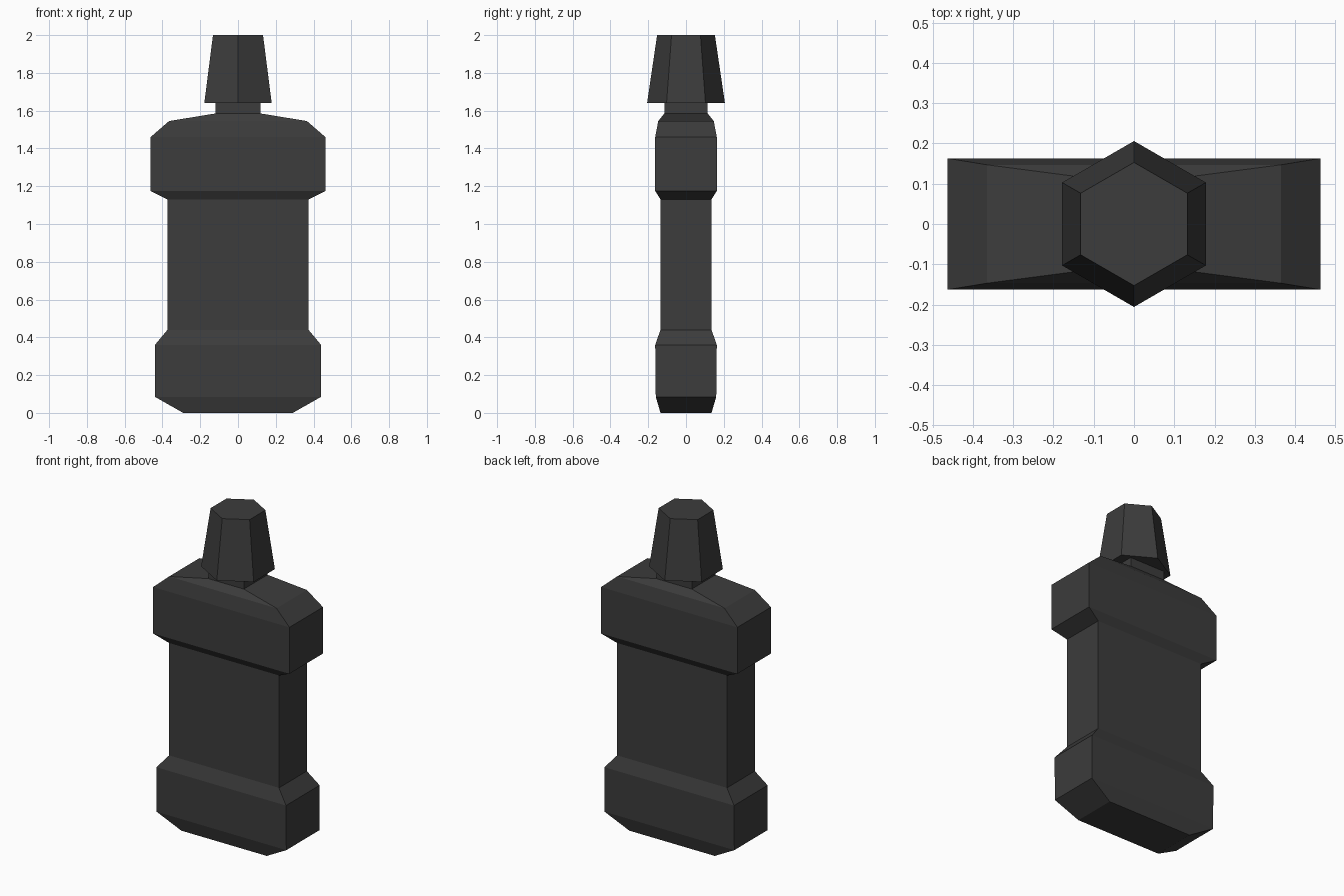
import bpy, bmesh
from math import pi, sin, cos

cube = bpy.data.objects.get("Cube")
if cube:
    bpy.data.objects.remove(cube, do_unlink=True)

# Single dark plastic colour
plastic = bpy.data.materials.new("dark grey plastic")
plastic.use_nodes = True
colour = (0.045, 0.045, 0.045, 1)
plastic.diffuse_color = colour
plastic.node_tree.nodes["Principled BSDF"].inputs["Base Color"].default_value = colour


def loft(name, rings):
    """Skin a stack of equal-sided rings and close both ends."""
    bm = bmesh.new()
    loops = [[bm.verts.new(p) for p in ring] for ring in rings]
    count = len(loops[0])
    for low, high in zip(loops, loops[1:]):
        for i in range(count):
            j = (i + 1) % count
            bm.faces.new((low[i], low[j], high[j], high[i]))
    bm.faces.new(loops[0][::-1])
    bm.faces.new(loops[-1])
    bmesh.ops.recalc_face_normals(bm, faces=bm.faces)
    mesh = bpy.data.meshes.new(name)
    bm.to_mesh(mesh)
    bm.free()
    mesh.materials.append(plastic)
    obj = bpy.data.objects.new(name, mesh)
    bpy.context.collection.objects.link(obj)
    return obj


def rectangle(z, x, y):
    return [(-x, -y, z), (x, -y, z), (x, y, z), (-x, y, z)]


def hexagon(z, radius):
    # Corners point to the front and back
    return [(radius * sin(i * pi / 3), -radius * cos(i * pi / 3), z) for i in range(6)]


# Bottle body: height, half width, half depth
body_profile = [
    (0.0, 0.29, 0.135), (0.085, 0.44, 0.16), (0.36, 0.44, 0.163),
    (0.44, 0.373, 0.135), (1.13, 0.373, 0.135), (1.175, 0.463, 0.163),
    (1.46, 0.463, 0.163), (1.545, 0.365, 0.147), (1.585, 0.12, 0.115),
]
loft("bottle_body", [rectangle(*p) for p in body_profile])

# Neck between shoulders and cap
loft("bottle_neck", [rectangle(1.58, 0.12, 0.115), rectangle(1.645, 0.12, 0.115)])

# Tapered six-sided cap
loft("cap", [hexagon(1.64, 0.206), hexagon(2.0, 0.153)])
